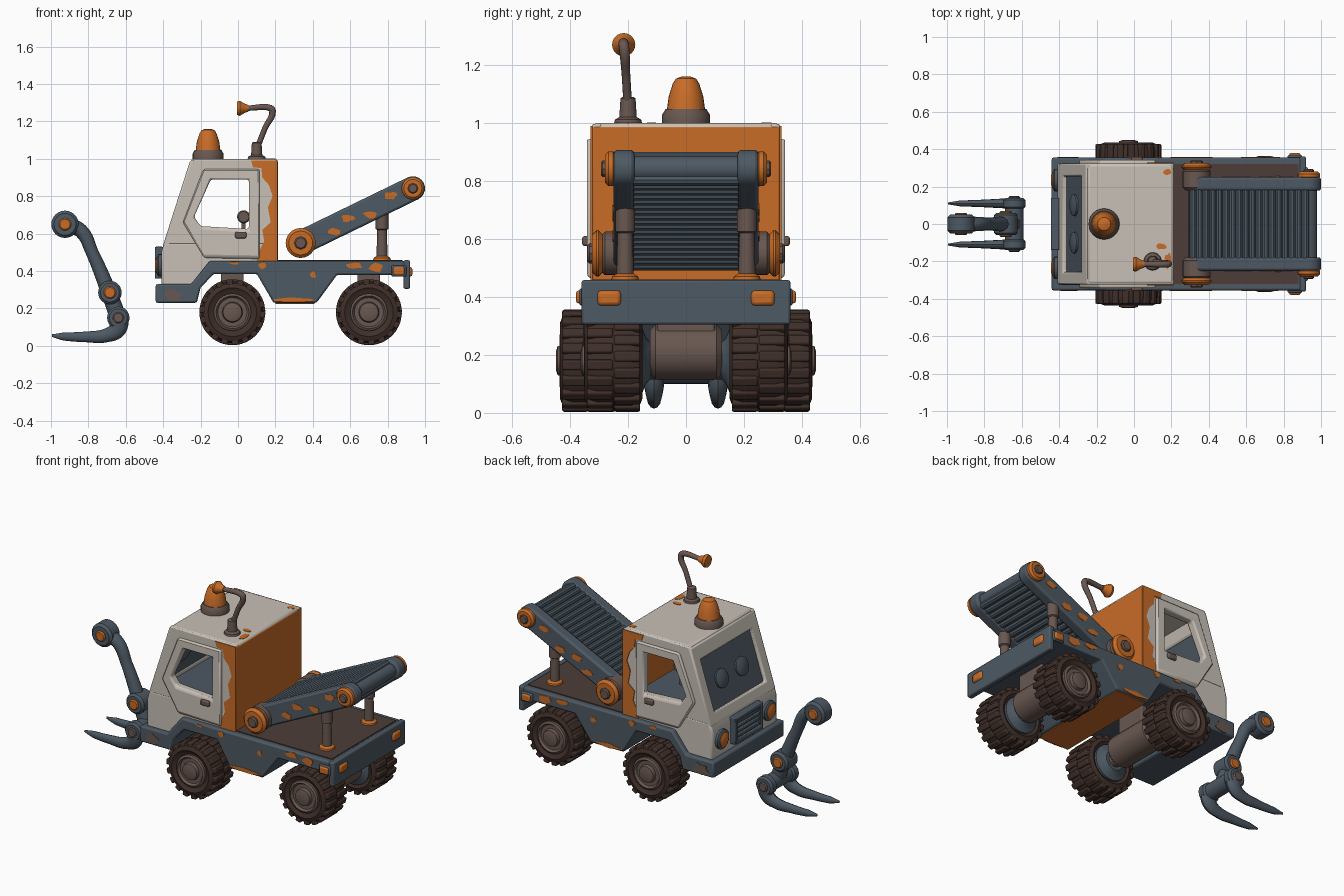
import bpy, bmesh, math, random
from mathutils import Vector, Matrix

random.seed(4)
if "Cube" in bpy.data.objects:
    bpy.data.objects.remove(bpy.data.objects["Cube"])


def material(name, rgb):
    m = bpy.data.materials.new(name)
    m.use_nodes = True
    m.diffuse_color = (*rgb, 1)
    m.node_tree.nodes["Principled BSDF"].inputs["Base Color"].default_value = (*rgb, 1)
    return m


WHITE = material("cream paint", (0.58, 0.53, 0.47))
ORANGE = material("orange paint", (0.58, 0.15, 0.02))
BLUE = material("slate blue", (0.075, 0.1, 0.125))
TYRE = material("dark brown rubber", (0.05, 0.028, 0.022))
METAL = material("brown metal", (0.14, 0.095, 0.08))
DECK = material("deck brown", (0.075, 0.048, 0.04))
made = []


def finish(name, bm, mat, bevel=0):
    bmesh.ops.recalc_face_normals(bm, faces=bm.faces)
    me = bpy.data.meshes.new(name)
    bm.to_mesh(me)
    bm.free()
    me.materials.append(mat)
    ob = bpy.data.objects.new(name, me)
    bpy.context.collection.objects.link(ob)
    if bevel:
        mod = ob.modifiers.new("Bevel", "BEVEL")
        mod.width, mod.segments, mod.limit_method = bevel, 2, "ANGLE"
    made.append(ob)
    return ob


# Ways to place a flat outline (u, v) at depth t
SIDE = lambda u, v, t: (u, t, v)
END = lambda u, v, t: (t, u, v)
TOP = lambda u, v, t: (u, v, t)
SCREEN = lambda u, v, t: (-0.394 + 0.305 * v - 0.952 * t, u, 0.55 + 0.952 * v + 0.305 * t)


def prism(name, pts, a, b, mat, place=SIDE, bevel=0):
    bm = bmesh.new()
    lo, hi = ([bm.verts.new(place(u, v, t)) for u, v in pts] for t in (a, b))
    bm.faces.new(lo)
    bm.faces.new(hi)
    for i in range(len(pts)):
        j = (i + 1) % len(pts)
        bm.faces.new((lo[i], lo[j], hi[j], hi[i]))
    return finish(name, bm, mat, bevel)


def ring(name, outer, inner, a, b, mat, place=SIDE, bevel=0):
    bm = bmesh.new()
    loops = [[bm.verts.new(place(u, v, t)) for u, v in pts]
             for pts, t in ((outer, a), (outer, b), (inner, b), (inner, a))]
    for k in range(4):
        p, q = loops[k], loops[(k + 1) % 4]
        for i in range(len(p)):
            j = (i + 1) % len(p)
            bm.faces.new((p[i], p[j], q[j], q[i]))
    return finish(name, bm, mat, bevel)


def rect(u0, u1, v0, v1):
    return [(u0, v0), (u1, v0), (u1, v1), (u0, v1)]


def box(name, x, y, z, mat, bevel=0.008):
    return prism(name, rect(*x, *z), *y, mat, SIDE, bevel)


def lathe(name, profile, loc, mat, axis="Z", n=24):
    """Turn (radius, height) pairs about an axis; closed with caps."""
    turn = {"Z": Vector((0, 0, 1)), "Y": Vector((0, 1, 0)), "X": Vector((1, 0, 0))}
    d = turn[axis] if isinstance(axis, str) else Vector(axis)
    m = Matrix.Translation(loc) @ d.to_track_quat("Z", "Y").to_matrix().to_4x4()
    bm = bmesh.new()
    rows = [[bm.verts.new(m @ Vector((r * math.cos(math.tau * i / n), r * math.sin(math.tau * i / n), h)))
             for i in range(n)] for r, h in profile]
    for p, q in zip(rows, rows[1:]):
        for i in range(n):
            bm.faces.new((p[i], p[(i + 1) % n], q[(i + 1) % n], q[i]))
    bm.faces.new(rows[0])
    bm.faces.new(rows[-1])
    return finish(name, bm, mat)


def pin(name, x, z, y0, y1, r, mat, n=24):
    c, h = 0.2 * r, abs(y1 - y0) / 2
    c = min(c, h)
    return lathe(name, [(r - c, -h), (r, c - h), (r, h - c), (r - c, h)], (x, (y0 + y1) / 2, z), mat, "Y", n)


def tube(name, pts, mat, y_scale=1.0, y_shift=0.0):
    """Round tube through (x, y, z, radius) points."""
    cu = bpy.data.curves.new(name, "CURVE")
    cu.dimensions, cu.bevel_depth, cu.bevel_resolution, cu.use_fill_caps = "3D", 1, 4, True
    sp = cu.splines.new("BEZIER")
    sp.bezier_points.add(len(pts) - 1)
    for bp, (x, y, z, r) in zip(sp.bezier_points, pts):
        bp.co, bp.radius = (x, y, z), r
        bp.handle_left_type = bp.handle_right_type = "AUTO"
    sp.resolution_u = 5
    tmp = bpy.data.objects.new(name, cu)
    me = bpy.data.meshes.new_from_object(tmp)
    bpy.data.objects.remove(tmp)
    bm = bmesh.new()
    bm.from_mesh(me)
    for v in bm.verts:
        v.co.y = v.co.y * y_scale + y_shift
    return finish(name, bm, mat)


def chip(u, v, ru, rv, t, place=SIDE, mat=ORANGE):
    pts = []
    for i in range(11):
        a, k = math.tau * i / 11, random.uniform(0.65, 1.1)
        pts.append((u + ru * k * math.cos(a), v + rv * k * math.sin(a)))
    prism("paint_chip", pts, t - 0.002, t + 0.002, mat, place)


def capsule(p, q, r, n=10):
    a0 = math.atan2(q[1] - p[1], q[0] - p[0])
    return [(c[0] + r * math.cos(a0 + s + math.pi * i / n), c[1] + r * math.sin(a0 + s + math.pi * i / n))
            for c, s in ((q, -math.pi / 2), (p, math.pi / 2)) for i in range(n + 1)]


# Chassis with wheel arches, deck and bumpers
prism("chassis", [(-0.44, 0.23), (-0.22, 0.23), (-0.2, 0.31), (-0.13, 0.385), (0.1, 0.385), (0.19, 0.23),
                  (0.42, 0.23), (0.53, 0.38), (0.92, 0.38), (0.92, 0.455), (-0.15, 0.455), (-0.25, 0.33),
                  (-0.44, 0.33)], -0.355, 0.355, BLUE, SIDE, 0.01)
box("rear_bumper", (0.885, 0.92), (-0.36, 0.36), (0.305, 0.458), BLUE)
box("deck_floor", (0.21, 0.88), (-0.32, 0.32), (0.45, 0.46), DECK, 0)
box("belly_plate", (0.2, 0.41), (-0.34, 0.34), (0.224, 0.232), ORANGE, 0)

# Cab lower body, floor, roof and rear wall
prism("cab_lower_body", [(-0.41, 0.32), (-0.41, 0.5), (-0.394, 0.555), (0.2, 0.555), (0.2, 0.44),
                         (-0.15, 0.44), (-0.24, 0.32)], -0.325, 0.325, WHITE, SIDE, 0.012)
box("cab_floor", (-0.36, 0.19), (-0.3, 0.3), (0.55, 0.565), BLUE, 0)
box("cab_roof", (-0.25, 0.212), (-0.322, 0.322), (0.965, 1.0), WHITE, 0.015)
box("cab_rear_wall", (0.185, 0.214), (-0.323, 0.323), (0.44, 0.988), ORANGE, 0.006)
chip(0.18, 0.28, 0.025, 0.02, 1.0, TOP)
chip(0.15, -0.12, 0.03, 0.02, 1.0, TOP)
chip(0.18, -0.2, 0.02, 0.05, 1.0, TOP)

# Windscreen frame with glass and two round bosses
ring("windscreen_frame", rect(-0.324, 0.324, -0.02, 0.465), rect(-0.255, 0.255, 0.05, 0.37),
     -0.035, 0.003, WHITE, SCREEN, 0.01)
prism("windscreen", rect(-0.27, 0.27, 0.03, 0.39), -0.026, -0.018, BLUE, SCREEN)
for s in (-1, 1):
    lathe("windscreen_boss", [(0.04, -0.025), (0.058, -0.015), (0.058, 0.012), (0.035, 0.022)],
          SCREEN(0.1 * s, 0.2, -0.02), BLUE, (-0.952, 0, 0.305))

# Cab sides with open windows, raised door frames and worn paint
wall = [(-0.394, 0.545), (-0.33, 0.75), (-0.25, 0.997), (0.212, 0.997), (0.212, 0.545)]
window = [(-0.2, 0.64), (-0.235, 0.69), (-0.145, 0.89), (0.058, 0.89), (0.058, 0.625)]
door = [(-0.18, 0.47), (-0.295, 0.66), (-0.185, 0.945), (0.115, 0.945), (0.115, 0.465)]
worn = [(0.07, 0.99), (0.212, 0.99), (0.212, 0.455), (0.1, 0.455), (0.12, 0.52), (0.14, 0.56), (0.13, 0.62),
        (0.175, 0.66), (0.16, 0.74), (0.185, 0.8), (0.165, 0.86), (0.13, 0.9), (0.125, 0.95), (0.08, 0.955)]
for s in (-1, 1):
    ring("cab_side", wall, window, 0.29 * s, 0.324 * s, WHITE, SIDE, 0.008)
    ring("door_frame", door, window, 0.3 * s, 0.342 * s, WHITE, SIDE, 0.012)
    prism("worn_cab_edge", worn, 0.322 * s, 0.329 * s, ORANGE)
    box("door_handle", (-0.015, 0.045), sorted((0.335 * s, 0.358 * s)), (0.575, 0.61), METAL)
pin("cab_knob", 0.03, 0.69, -0.04, 0.04, 0.035, METAL)
box("knob_stem", (0.02, 0.04), (-0.01, 0.01), (0.56, 0.68), METAL, 0)

# Grille, headlights and tail lights
ring("grille_frame", rect(-0.14, 0.14, 0.36, 0.53), rect(-0.115, 0.115, 0.385, 0.505), -0.445, -0.4, BLUE, END, 0.006)
for i in range(4):
    box("grille_slat", (-0.435, -0.4), (-0.12, 0.12), (0.39 + 0.03 * i, 0.41 + 0.03 * i), BLUE, 0.004)
for s in (-1, 1):
    lathe("headlight_rim", [(0.06, 0), (0.06, 0.02), (0.048, 0.028)], (-0.405, 0.235 * s, 0.43), BLUE, (-1, 0, 0))
    lathe("headlight", [(0.044, 0), (0.044, 0.03), (0.025, 0.04)], (-0.405, 0.235 * s, 0.43), ORANGE, (-1, 0, 0))
    box("tail_light", (0.9, 0.932), sorted((0.225 * s, 0.305 * s)), (0.37, 0.422), ORANGE, 0.012)
    box("side_light_base", (0.82, 0.9), sorted((0.35 * s, 0.368 * s)), (0.37, 0.43), BLUE)
    box("side_light", (0.83, 0.89), sorted((0.36 * s, 0.379 * s)), (0.378, 0.422), ORANGE)

# Orange wear on the chassis sides
for s in (-1, 1):
    for u, v, ru, rv in ((0.3, 0.245, 0.11, 0.014), (0.62, 0.43, 0.05, 0.02), (0.74, 0.42, 0.045, 0.028),
                         (0.4, 0.38, 0.02, 0.02), (0.13, 0.43, 0.02, 0.02), (-0.02, 0.442, 0.03, 0.01)):
        chip(u, v, ru, rv, 0.356 * s)
    chip(-0.35, 0.27, 0.06, 0.035, 0.356 * s, SIDE, METAL)


# Wheels with lugged tyres
def wheel(x, y0, y1, s):
    z, w, mid = 0.18, y1 - y0, (y0 + y1) / 2 * s
    h = w / 2
    lathe("tyre", [(0.1, -h * 0.8), (0.13, -h), (0.155, -h * 0.9), (0.166, -h * 0.6), (0.166, h * 0.6),
                   (0.155, h * 0.9), (0.13, h), (0.1, h * 0.8)], (x, mid, z), TYRE, "Y", 36)
    bm = bmesh.new()
    for i in range(18):
        for side in (-1, 1):
            a = math.tau * (i + 0.25 * side) / 18
            m = (Matrix.Translation((x, mid + side * h * 0.47, z)) @ Matrix.Rotation(a, 4, "Y")
                 @ Matrix.Translation((0, 0, 0.16)) @ Matrix.Diagonal((0.036, h * 0.9, 0.032, 1)))
            bmesh.ops.create_cube(bm, size=1, matrix=m)
    finish("tyre_lugs", bm, TYRE, 0.007)
    out = y1 * s
    lathe("wheel_rim", [(0.1, -0.03), (0.1, -0.005), (0.088, 0.002), (0.078, -0.012), (0.055, -0.012),
                        (0.05, 0.008), (0.03, 0.014)], (x, out, z), METAL, (0, s, 0))
    lathe("inner_hub", [(0.11, -0.03), (0.11, 0), (0.08, 0.012), (0.06, 0.03)], (x, y0 * s, z), BLUE, (0, -s, 0))


for s in (-1, 1):
    wheel(-0.03, 0.235, 0.435, s)
    wheel(0.7, 0.15, 0.35, s)
for x, half in ((-0.03, 0.17), (0.7, 0.125)):
    pin("axle_housing", x, 0.21, -half, half, 0.095, METAL)
    pin("axle", x, 0.18, -0.24, 0.24, 0.04, METAL)
    box("axle_mount", (x - 0.06, x + 0.06), (-0.1, 0.1), (0.25, 0.4), METAL)

# Roof beacon and bent horn pipe
lathe("beacon_base", [(0.083, 0), (0.083, 0.03), (0.07, 0.05)], (-0.16, 0, 0.998), METAL)
lathe("beacon_lamp", [(0.066, 0), (0.06, 0.045), (0.046, 0.09), (0.035, 0.108), (0.015, 0.115)],
      (-0.16, 0, 1.045), ORANGE)
lathe("horn_base", [(0.048, 0), (0.045, 0.012), (0.03, 0.02), (0.026, 0.085), (0.018, 0.09)], (0.1, -0.2, 1.0), METAL)
tube("horn_pipe", [(0.1, -0.2, 1.05, 0.015), (0.145, -0.207, 1.165, 0.015), (0.185, -0.213, 1.255, 0.018),
                   (0.175, -0.215, 1.27, 0.018), (0.04, -0.215, 1.27, 0.014)], METAL)
lathe("horn", [(0.018, 0), (0.025, 0.02), (0.04, 0.045), (0.036, 0.06)], (0.055, -0.215, 1.27), ORANGE, (-1, 0, 0))

# Sloping lift: ribbed belt between two arms on struts
low, high = (0.335, 0.55), (0.935, 0.842)
dx, dz = high[0] - low[0], high[1] - low[1]
length = math.hypot(dx, dz)
nx, nz = -dz / length, dx / length
prism("belt_core", capsule(low, high, 0.045), -0.19, 0.19, BLUE)
for k in range(18):
    for off in (-0.043, 0.043):
        f = k / 17
        pin("belt_rib", low[0] + dx * f + nx * off, low[1] + dz * f + nz * off, -0.185, 0.185, 0.021, BLUE, 10)
for s in (-1, 1):
    prism("lift_arm", capsule(low, high, 0.065), 0.178 * s, 0.25 * s, BLUE, SIDE, 0.012)
    pin("lower_pivot", *low, 0.18 * s, 0.295 * s, 0.075, METAL)
    pin("lower_cap", *low, 0.285 * s, 0.325 * s, 0.08, ORANGE)
    pin("lower_bolt", *low, 0.31 * s, 0.34 * s, 0.035, METAL, 8)
    pin("upper_cap", *high, 0.24 * s, 0.28 * s, 0.06, ORANGE)
    pin("upper_bolt", *high, 0.27 * s, 0.293 * s, 0.028, METAL, 8)
    for f, d in ((0.3, -0.03), (0.42, 0.01), (0.62, -0.03), (0.8, 0.02)):
        chip(low[0] + dx * f, low[1] + dz * f + d, 0.04, 0.022, 0.251 * s)
    lathe("strut_foot", [(0.048, 0), (0.045, 0.015), (0.03, 0.025)], (0.77, 0.21 * s, 0.455), ORANGE)
    lathe("strut", [(0.03, 0), (0.026, 0.16), (0.034, 0.165), (0.034, 0.25)], (0.77, 0.21 * s, 0.46), METAL)

# Front grabber: crooked arm, pivots and two forks
tube("grabber_arm", [(-0.925, 0, 0.65, 0.045), (-0.84, 0, 0.615, 0.038), (-0.78, 0, 0.5, 0.034),
                     (-0.69, 0, 0.285, 0.042), (-0.64, 0, 0.15, 0.045)], BLUE)
pin("grabber_head", -0.925, 0.65, -0.05, 0.05, 0.073, BLUE)
pin("grabber_elbow", -0.685, 0.285, -0.06, 0.06, 0.063, BLUE)
pin("grabber_wrist", -0.64, 0.15, -0.14, 0.14, 0.05, BLUE)
for s in (-1, 1):
    pin("head_cap", -0.925, 0.65, 0.04 * s, 0.06 * s, 0.033, ORANGE)
    pin("elbow_cap", -0.685, 0.285, 0.05 * s, 0.07 * s, 0.033, ORANGE)
    pin("wrist_cap", -0.64, 0.15, 0.13 * s, 0.15 * s, 0.03, METAL)
    pin("fork_root", -0.64, 0.15, 0.08 * s, 0.14 * s, 0.06, BLUE)
    tube("fork", [(-0.637, 0, 0.15, 0.055), (-0.645, 0, 0.09, 0.048), (-0.7, 0, 0.057, 0.037),
                  (-0.82, 0, 0.048, 0.028), (-0.93, 0, 0.05, 0.022), (-0.995, 0, 0.055, 0.007)], BLUE, 0.7, 0.11 * s)

# Smooth shading with sharp corners kept
bpy.ops.object.select_all(action="DESELECT")
for ob in made:
    ob.select_set(True)
bpy.context.view_layer.objects.active = made[0]
bpy.ops.object.shade_smooth_by_angle(angle=math.radians(35))
